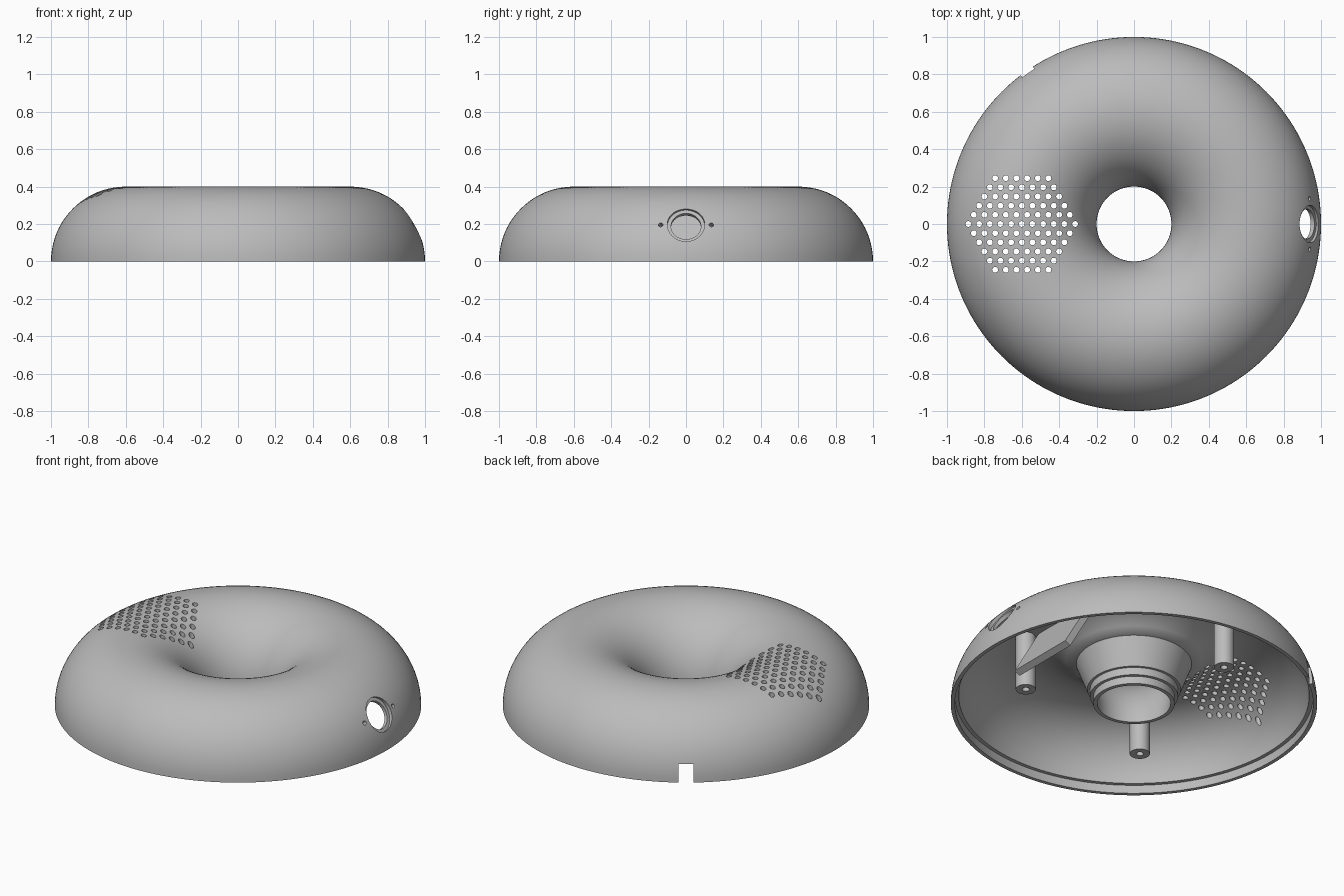
import bpy, bmesh
from math import sin, cos, pi, radians, sqrt, asin
from mathutils import Matrix, Vector

if "Cube" in bpy.data.objects:
    bpy.data.objects.remove(bpy.data.objects["Cube"])

GREY = (0.5, 0.5, 0.5, 1)
mat = bpy.data.materials.new("plain grey")
mat.use_nodes = True
mat.diffuse_color = GREY
mat.node_tree.nodes["Principled BSDF"].inputs["Base Color"].default_value = GREY

RING, OUTER, INNER = 0.6, 0.4, 0.36   # ring radius, outside and inside tube radii


def finish(bm, name):
    bmesh.ops.remove_doubles(bm, verts=bm.verts, dist=1e-5)
    bmesh.ops.recalc_face_normals(bm, faces=bm.faces)
    mesh = bpy.data.meshes.new(name)
    bm.to_mesh(mesh)
    bm.free()
    mesh.materials.append(mat)
    obj = bpy.data.objects.new(name, mesh)
    bpy.context.collection.objects.link(obj)
    return obj


def smooth(obj, angle=30):
    bpy.ops.object.select_all(action='DESELECT')
    obj.select_set(True)
    bpy.context.view_layer.objects.active = obj
    bpy.ops.object.shade_smooth_by_angle(angle=radians(angle))


def lathe(name, profile, steps, closed):
    """Turn a list of (radius, height) points around z."""
    bm = bmesh.new()
    verts = [bm.verts.new((r, 0, z)) for r, z in profile]
    pairs = list(zip(verts, verts[1:]))
    if closed:
        pairs.append((verts[-1], verts[0]))
    edges = [bm.edges.new(p) for p in pairs]
    bmesh.ops.spin(bm, geom=verts + edges, axis=(0, 0, 1), cent=(0, 0, 0),
                   angle=2 * pi, steps=steps, use_merge=True)
    return finish(bm, name)


def add_cylinder(bm, matrix, radius, depth, sides):
    bmesh.ops.create_cone(bm, cap_ends=True, segments=sides, radius1=radius,
                          radius2=radius, depth=depth, matrix=matrix)


def cut(obj, bm, name):
    cutter = finish(bm, name)
    cutter.hide_render = True
    mod = obj.modifiers.new(name, 'BOOLEAN')
    mod.operation = 'DIFFERENCE'
    mod.solver = 'EXACT'
    mod.object = cutter
    bpy.ops.object.select_all(action='DESELECT')
    bpy.context.view_layer.objects.active = obj
    obj.select_set(True)
    bpy.ops.object.modifier_apply(modifier=name)
    bpy.data.objects.remove(cutter)


# Shell: half ring with a stepped outer rim and a conical hub collar
def arc(radius, start, end, count):
    span = [start + (end - start) * i / count for i in range(count + 1)]
    return [(RING + radius * cos(a), radius * sin(a)) for a in span]


outside = arc(OUTER, pi, 0, 40)
rim = [(0.978, 0), (0.978, 0.05)]
inside = arc(INNER, asin(0.05 / INNER), pi - asin(0.26 / INNER), 30)
hub = [(0.315, 0.25), (0.255, 0.09), (0.24, 0.09), (0.24, 0.045), (0.222, 0.045), (0.222, 0)]
shell = lathe("ring_shell", outside + rim + inside + hub, 160, True)

# Grille: hexagon of round vertical holes
bm = bmesh.new()
for row in range(-5, 6):
    count = 11 - abs(row)
    for i in range(count):
        x = -RING + (i - (count - 1) / 2) * 0.057
        add_cylinder(bm, Matrix.Translation((x, row * 0.049, 0.35)), 0.0155, 0.4, 16)
cut(shell, bm, "grille_cutter")

# Socket: recessed round opening with a screw hole on each side
tilt = Matrix.Translation((RING, 0, 0)) @ Matrix.Rotation(radians(60), 4, 'Y')
for name, y, radius, bottom in (("recess", 0, 0.1, 0.375), ("opening", 0, 0.08, 0.25),
                                ("screw_left", 0.135, 0.012, 0.3),
                                ("screw_right", -0.135, 0.012, 0.3)):
    bm = bmesh.new()
    place = tilt @ Matrix.Translation((0, y, (bottom + 0.5) / 2))
    add_cylinder(bm, place, radius, 0.5 - bottom, 48)
    cut(shell, bm, name + "_cutter")

# Cable notch in the rim
bm = bmesh.new()
place = Matrix.Rotation(radians(125), 4, 'Z') @ Matrix.Translation((0.98, 0, 0))
bmesh.ops.create_cube(bm, size=1, matrix=place @ Matrix.Diagonal((0.2, 0.08, 0.21, 1)))
cut(shell, bm, "notch_cutter")
smooth(shell)

# Screw posts hanging from the shell
for n, angle in enumerate((-30, 105, -133)):
    post = lathe("screw_post_%d" % (n + 1),
                 [(0, 0.2), (0.02, 0.2), (0.02, 0.03), (0.055, 0.03), (0.055, 0.38), (0, 0.38)],
                 32, False)
    post.location = (RING * cos(radians(angle)), RING * sin(radians(angle)), 0)
    smooth(post)

# Slanted plate behind the socket
bm = bmesh.new()
place = (Matrix.Translation((0.67, 0, 0.055)) @ Matrix.Rotation(radians(-30), 4, 'Y')
         @ Matrix.Translation((-0.02, 0, 0.17)))
bmesh.ops.create_cube(bm, size=1, matrix=place @ Matrix.Diagonal((0.04, 0.43, 0.34, 1)))
finish(bm, "slanted_plate")
